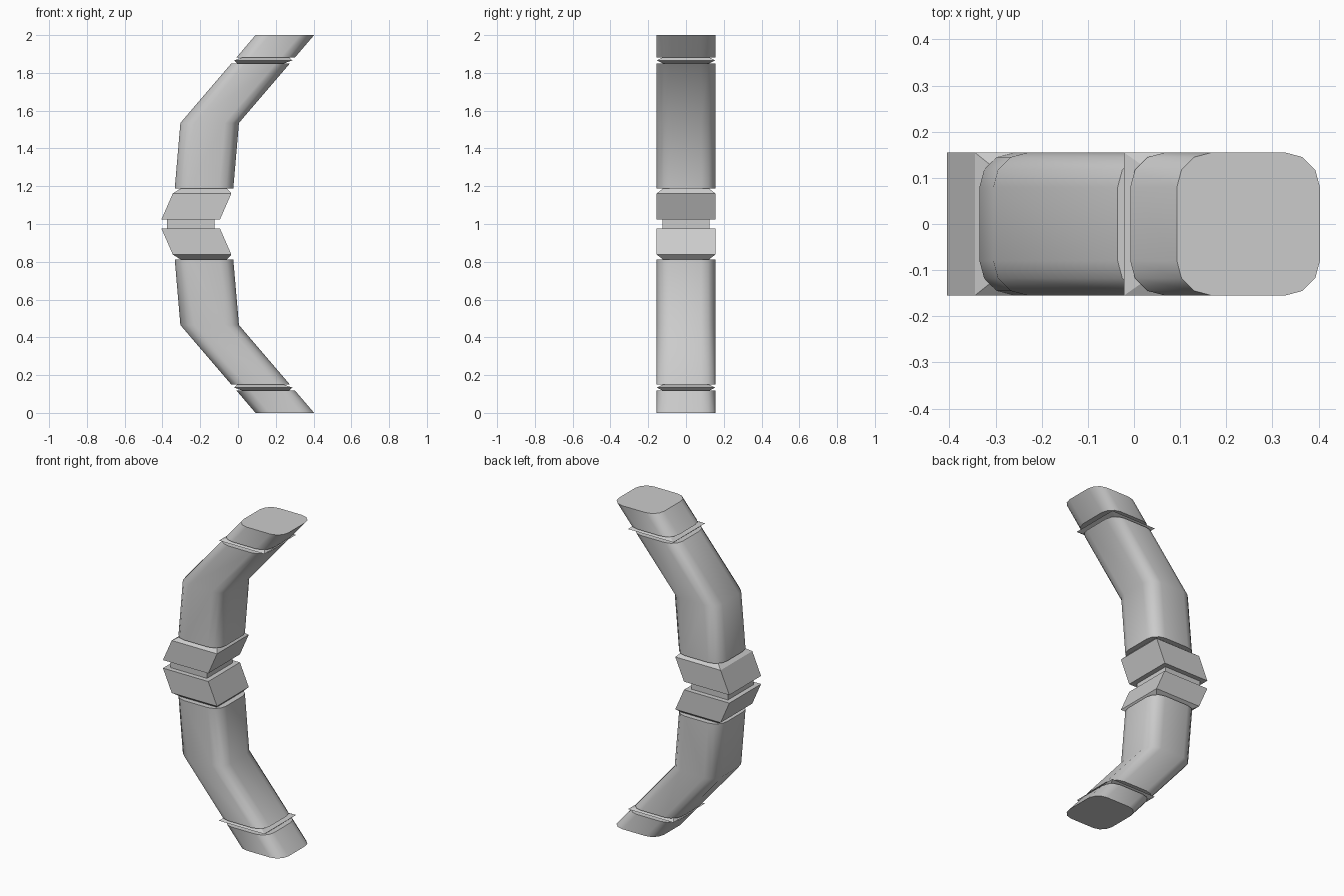
import bpy, bmesh, math

cube = bpy.data.objects.get("Cube")
if cube:
    bpy.data.objects.remove(cube, do_unlink=True)

grey = bpy.data.materials.new("light_grey")
grey.use_nodes = True
COLOUR = (0.6, 0.6, 0.6, 1)
grey.diffuse_color = COLOUR
grey.node_tree.nodes["Principled BSDF"].inputs["Base Color"].default_value = COLOUR

HALF = 0.155    # half width of the square tube
INNER = 0.123   # half width of the recessed necks
ROUND = 0.075   # corner radius of the tube


def section(half, radius):
    """Outline of a square, with rounded corners if radius is above zero."""
    steps = 3 if radius else 0
    points = []
    for corner in range(4):
        mid = math.pi / 4 + corner * math.pi / 2
        cx = math.copysign(half - radius, math.cos(mid))
        cy = math.copysign(half - radius, math.sin(mid))
        for i in range(steps + 1):
            a = corner * math.pi / 2 + (i / steps * math.pi / 2 if steps else 0)
            points.append((cx + radius * math.cos(a), cy + radius * math.sin(a)))
    return points


def loft(name, levels, radius=0.0, flip=False):
    """Join horizontal sections given as (centre x, z, half width)."""
    bm = bmesh.new()
    rings = []
    for x, z, half in levels:
        height = 2 - z if flip else z
        rings.append([bm.verts.new((x + px, py, height)) for px, py in section(half, radius)])
    for low, high in zip(rings, rings[1:]):
        for i in range(len(low)):
            j = (i + 1) % len(low)
            bm.faces.new((low[i], low[j], high[j], high[i]))
    bm.faces.new(rings[0])
    bm.faces.new(rings[-1])
    bmesh.ops.recalc_face_normals(bm, faces=bm.faces)
    mesh = bpy.data.meshes.new(name)
    bm.to_mesh(mesh)
    bm.free()
    mesh.materials.append(grey)
    obj = bpy.data.objects.new(name, mesh)
    bpy.context.collection.objects.link(obj)
    if radius:
        bpy.ops.object.select_all(action="DESELECT")
        obj.select_set(True)
        bpy.context.view_layer.objects.active = obj
        bpy.ops.object.shade_smooth_by_angle(angle=math.radians(40))
    return obj


def arm_x(z):
    """Centre line of the slanted outer arm."""
    return -0.15 + (z - 1.535) / 0.465 * 0.398


for side, flip in (("upper", False), ("lower", True)):
    # Bent tube and its slanted end piece
    loft(side + "_bent_tube",
         [(-0.18, 1.187, HALF), (-0.15, 1.535, HALF), (arm_x(1.85), 1.85, HALF)], ROUND, flip)
    loft(side + "_end_tube",
         [(arm_x(1.882), 1.882, HALF), (arm_x(2), 2, HALF)], ROUND, flip)
    # Pointed square ring between the two tubes
    loft(side + "_ring",
         [(arm_x(1.85), 1.85, INNER), (arm_x(1.866), 1.866, HALF),
          (arm_x(1.882), 1.882, INNER)], 0, flip)
    # Slanted collar block with a tapered shoulder
    loft(side + "_collar",
         [(-0.25, 1.025, HALF), (-0.19, 1.162, HALF), (-0.182, 1.187, INNER)], 0, flip)

# Core joining the two collars
loft("centre_core", [(-0.25, 0.97, 0.125), (-0.25, 1.03, 0.125)])
